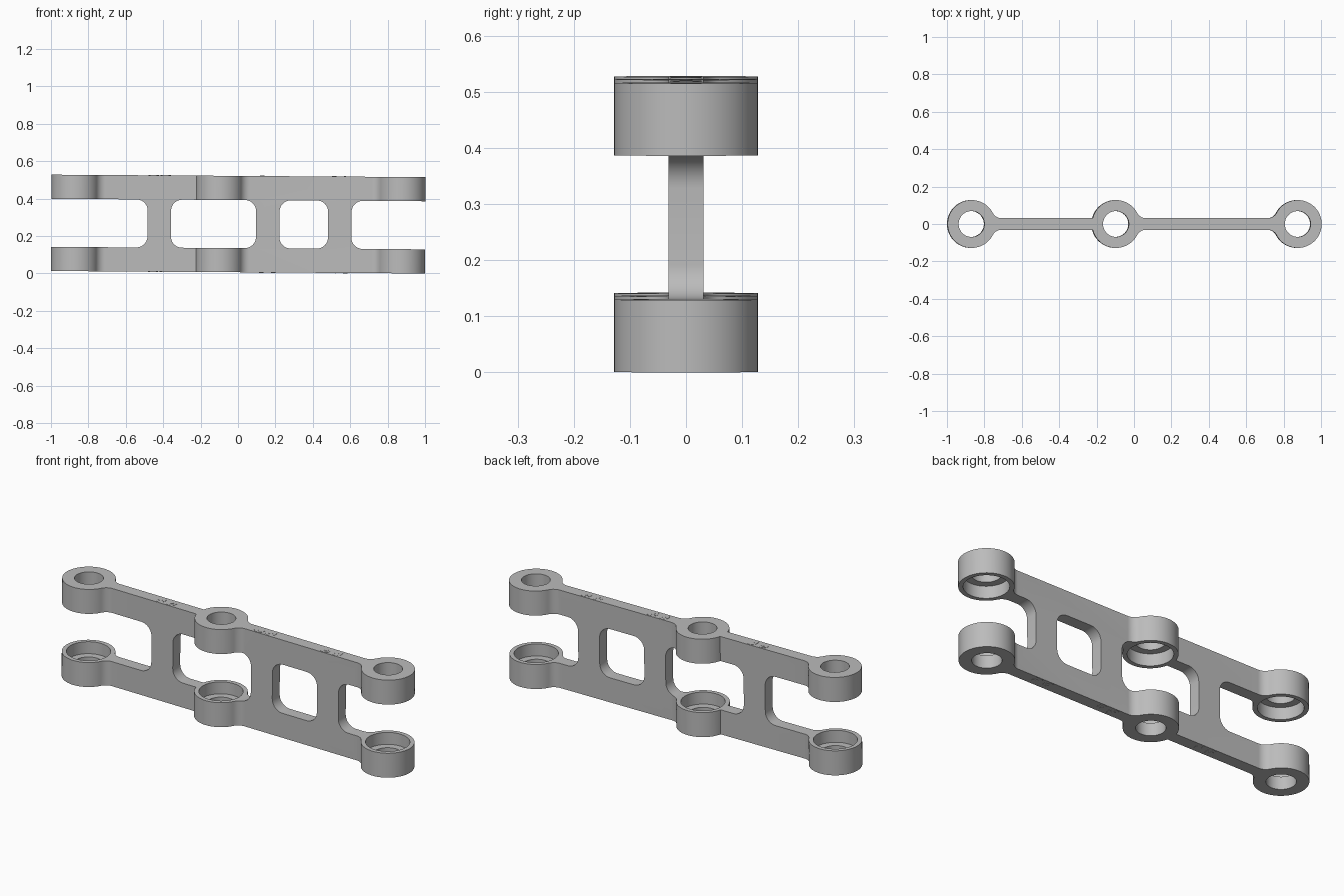
import bpy, bmesh
from math import pi, sin, cos, asin, atan2, sqrt, radians
from mathutils import Matrix

cube = bpy.data.objects.get("Cube")
if cube:
    bpy.data.objects.remove(cube, do_unlink=True)

HEIGHT, ARM = 0.515, 0.129           # whole height, height of each arm
HALF, RING, BORE, SEAT = 0.031, 0.128, 0.069, 0.106
FILLET, CORNER = 0.053, 0.06
RINGS = (-0.872, -0.10, 0.872)
RIBS = ((-0.485, -0.36), (0.095, 0.22), (0.48, 0.605))
TILT = Matrix.Translation((0, 0, 0.0066)) @ Matrix.Rotation(0.0066, 4, 'Y')

grey = bpy.data.materials.new("plain grey")
grey.use_nodes = True
grey.diffuse_color = (0.5, 0.5, 0.5, 1)
grey.node_tree.nodes["Principled BSDF"].inputs["Base Color"].default_value = (0.5, 0.5, 0.5, 1)


def arc(cx, cy, r, start, end, n):
    return [(cx + r * cos(start + (end - start) * i / n),
             cy + r * sin(start + (end - start) * i / n)) for i in range(n + 1)]


def prism(name, points, offset, depth):
    """Extrude a closed profile of 3D points along a direction."""
    bm = bmesh.new()
    face = bm.faces.new([bm.verts.new(p) for p in points])
    ext = bmesh.ops.extrude_face_region(bm, geom=[face])
    verts = [g for g in ext["geom"] if isinstance(g, bmesh.types.BMVert)]
    bmesh.ops.translate(bm, verts=verts, vec=[c * depth for c in offset])
    bmesh.ops.recalc_face_normals(bm, faces=bm.faces)
    mesh = bpy.data.meshes.new(name)
    bm.to_mesh(mesh)
    bm.free()
    obj = bpy.data.objects.new(name, mesh)
    bpy.context.collection.objects.link(obj)
    mesh.materials.append(grey)
    return obj


def cylinder(name, x, r, z0, z1, n=64):
    pts = [(px, py, z0) for px, py in arc(x, 0, r, 0, 2 * pi, n)[:-1]]
    return prism(name, pts, (0, 0, 1), z1 - z0)


def cut(target, cutter):
    cutter.hide_render = True
    bpy.context.view_layer.objects.active = target
    mod = target.modifiers.new("cut", 'BOOLEAN')
    mod.operation, mod.solver, mod.object = 'DIFFERENCE', 'EXACT', cutter
    bpy.ops.object.modifier_apply(modifier=mod.name)
    bpy.data.objects.remove(cutter, do_unlink=True)


def finish(obj):
    obj.data.transform(TILT)
    bpy.ops.object.select_all(action='DESELECT')
    obj.select_set(True)
    bpy.context.view_layer.objects.active = obj
    bpy.ops.object.shade_smooth_by_angle(angle=radians(30))


# Plan outline: three rings joined by a thin web, with fillets
reach = sqrt((RING + FILLET) ** 2 - (HALF + FILLET) ** 2)
join = atan2(HALF + FILLET, reach)


def fillet_right(cx):
    return arc(cx + reach, HALF + FILLET, FILLET, pi + join, 1.5 * pi, 10)


left, mid, right = RINGS
half = arc(left, 0, RING, pi, join, 40)[:-1] + fillet_right(left)
half += arc(mid, 0, RING, pi - asin(HALF / RING), join, 36)[:-1] + fillet_right(mid)
end = arc(-right, 0, RING, pi, join, 40)[:-1] + fillet_right(-right)
half += [(-x, y) for x, y in reversed(end)]
outline = half + [(x, -y) for x, y in reversed(half[1:-1])]
frame = prism("link_frame", [(x, y, 0) for x, y in outline], (0, 0, 1), HEIGHT)

# Rounded windows between the ribs, open at both ends
edges = [-1.3] + [x for rib in RIBS for x in rib] + [1.3]
low, high = ARM + CORNER, HEIGHT - ARM - CORNER
for x0, x1 in zip(edges[::2], edges[1::2]):
    corners = ((x1 - CORNER, high), (x0 + CORNER, high), (x0 + CORNER, low), (x1 - CORNER, low))
    pts = []
    for i, (cx, cz) in enumerate(corners):
        pts += arc(cx, cz, CORNER, i * pi / 2, (i + 1) * pi / 2, 10)
    cut(frame, prism("window_cutter", [(x, -0.3, z) for x, z in pts], (0, 1, 0), 0.6))

# Through bores, and wider bearing seats on the inner sides
for x in RINGS:
    cut(frame, cylinder("bore_cutter", x, BORE, -0.1, HEIGHT + 0.1))
    cut(frame, cylinder("seat_cutter", x, SEAT, 0.066, HEIGHT - 0.066))
finish(frame)

# Pairs of nearly flush fastener heads above and below each rib
for i, rib in enumerate(RIBS):
    for side in (-1, 1):
        x = sum(rib) / 2 + side * 0.032
        for level, z, d in (("lower", 0, -1), ("upper", HEIGHT, 1)):
            tag = f"{level}_{i + 1}_{'left' if side > 0 else 'right'}"
            finish(cylinder("fastener_head_" + tag, x, 0.028, z - d * 0.004, z + d * 0.0012, 32))
            finish(cylinder("fastener_pin_" + tag, x, 0.012, z - d * 0.004, z + d * 0.002, 24))
